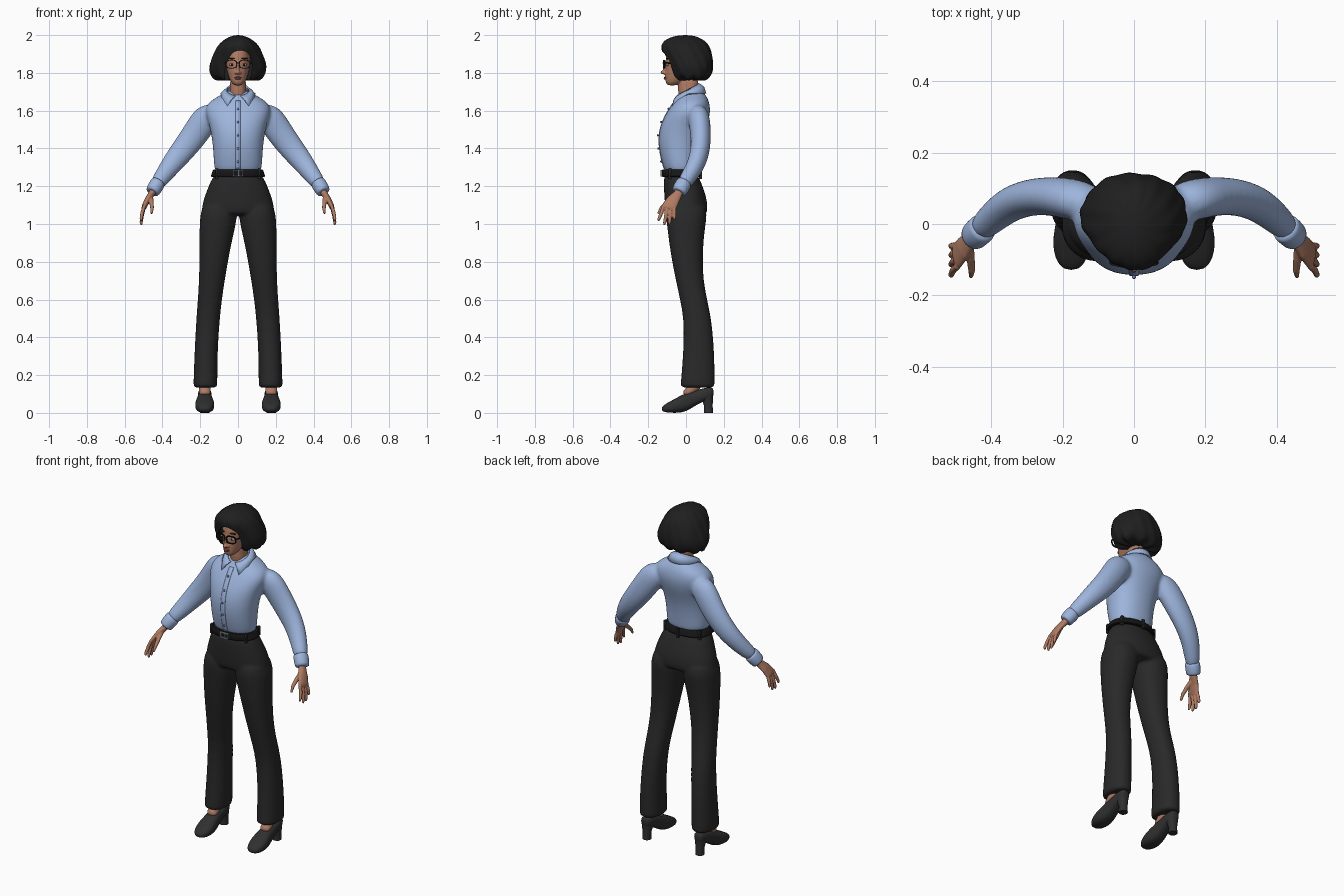
import bpy, bmesh, math
from mathutils import Vector, Matrix

cube = bpy.data.objects.get("Cube")
if cube:
    bpy.data.objects.remove(cube, do_unlink=True)


def material(name, col, rough=0.7):
    m = bpy.data.materials.new(name)
    m.use_nodes = True
    m.diffuse_color = (*col, 1)
    node = m.node_tree.nodes["Principled BSDF"]
    node.inputs["Base Color"].default_value = (*col, 1)
    node.inputs["Roughness"].default_value = rough
    return m


SHIRT = material("shirt blue", (.34, .46, .72))
BUTTON = material("button blue", (.17, .24, .40))
PANTS = material("trouser black", (.022, .022, .022))
HAIR = material("hair black", (.014, .014, .014))
SKIN = material("skin", (.43, .20, .125))
LIPS = material("lips", (.30, .10, .08))
SHOE = material("shoe black", (.030, .029, .029))
BLACK = material("glossy black", (.008, .008, .008))
METAL = material("buckle metal", (.35, .40, .48))
WHITE = material("eye white", (.65, .62, .60))


# ---- shape helpers ----
def ring(center, u, v, n=24, p=2.2):
    pts = []
    for i in range(n):
        a = math.tau * i / n
        c, s = math.cos(a), math.sin(a)
        pts.append(Vector(center) + u * math.copysign(abs(c) ** (2 / p), c)
                   + v * math.copysign(abs(s) ** (2 / p), s))
    return pts


def level(z, rx, front, back, cx=0, n=24, p=2.2):
    """Horizontal ring given its half width and its front and back depth."""
    return ring((cx, (front + back) / 2, z), Vector((rx, 0, 0)),
                Vector((0, (back - front) / 2, 0)), n, p)


def loft(bm, rings):
    loops = [[bm.verts.new(p) for p in r] for r in rings]
    n = len(loops[0])
    for a, b in zip(loops, loops[1:]):
        for i in range(n):
            bm.faces.new((a[i], a[(i + 1) % n], b[(i + 1) % n], b[i]))
    bm.faces.new(loops[0][::-1])
    bm.faces.new(loops[-1])


def sweep(bm, path, side=1, n=16):
    """Tube through (x, y, z, depth radius, cross radius) stations."""
    pts = [Vector((p[0] * side, p[1], p[2])) for p in path]
    rings = []
    for i, p in enumerate(pts):
        t = (pts[min(i + 1, len(pts) - 1)] - pts[max(i - 1, 0)]).normalized()
        ref = Vector((0, 1, 0)) if abs(t.y) < .9 else Vector((1, 0, 0))
        u = (ref - t * ref.dot(t)).normalized()
        rings.append(ring(p, u * path[i][3], t.cross(u) * path[i][4], n, 2))
    loft(bm, rings)


def ball(bm, loc, size):
    bmesh.ops.create_uvsphere(bm, u_segments=20, v_segments=12, radius=1,
                              matrix=Matrix.Translation(loc) @ Matrix.Diagonal((*size, 1)))


def box(bm, loc, size):
    bmesh.ops.create_cube(bm, size=1, matrix=Matrix.Translation(loc) @ Matrix.Diagonal((*size, 1)))


def make(name, bm, mat, sub=0, voxel=0, smooth=4, mirror=False, solid=0):
    bmesh.ops.recalc_face_normals(bm, faces=bm.faces)
    me = bpy.data.meshes.new(name)
    bm.to_mesh(me)
    bm.free()
    me.materials.append(mat)
    me.shade_smooth()
    me.set_sharp_from_angle(angle=math.radians(180 if sub else 45))
    ob = bpy.data.objects.new(name, me)
    bpy.context.collection.objects.link(ob)
    if mirror:
        ob.modifiers.new("mirror", "MIRROR").use_mirror_merge = False
    if solid:
        ob.modifiers.new("thickness", "SOLIDIFY").thickness = solid
    if sub:
        ob.modifiers.new("subdivision", "SUBSURF").levels = sub
        ob.modifiers["subdivision"].render_levels = sub
    if voxel:
        r = ob.modifiers.new("fuse", "REMESH")
        r.mode, r.voxel_size, r.use_smooth_shade = "VOXEL", voxel, True
        s = ob.modifiers.new("soften", "SMOOTH")
        s.factor, s.iterations = .5, smooth
    return ob


# ---- shirt: torso fused with both sleeves ----
torso = [(1.26, .116, -.105, .058), (1.30, .128, -.12, .066), (1.38, .131, -.141, .074),
         (1.46, .139, -.147, .09), (1.53, .154, -.133, .116), (1.59, .176, -.103, .13),
         (1.635, .168, -.073, .126), (1.665, .125, -.05, .116), (1.69, .08, -.036, .10),
         (1.71, .05, -.02, .08)]
sleeve = [(.10, .05, 1.59, .05, .05), (.165, .068, 1.572, .06, .08), (.22, .078, 1.485, .056, .073),
          (.28, .078, 1.405, .053, .068), (.345, .06, 1.325, .05, .058),
          (.40, .015, 1.25, .044, .046), (.437, -.022, 1.2, .036, .038)]
bm = bmesh.new()
loft(bm, [level(*t) for t in torso])
for side in (1, -1):
    sweep(bm, sleeve, side)
shirt = make("shirt", bm, SHIRT, sub=2, voxel=.009, smooth=5)

bm = bmesh.new()
sweep(bm, [(.421, -.008, 1.222, .039, .038), (.424, -.011, 1.218, .044, .042),
           (.452, -.036, 1.172, .042, .039), (.455, -.039, 1.167, .036, .033)], n=20)
make("cuffs", bm, SHIRT, sub=1, mirror=True)


# ---- button placket, buttons and collar ----
def chest_front(z):
    for a, b in zip(torso, torso[1:]):
        if a[0] <= z <= b[0]:
            return a[2] + (b[2] - a[2]) * (z - a[0]) / (b[0] - a[0])


bm = bmesh.new()
rows = [[bm.verts.new((x, chest_front(z) - .01, z)) for x in (-.014, 0, .014)]
        for z in [1.285 + .0155 * i for i in range(25)]]
for a, b in zip(rows, rows[1:]):
    for i in (0, 1):
        bm.faces.new((a[i], a[i + 1], b[i + 1], b[i]))
placket = make("placket", bm, SHIRT)
wrap = placket.modifiers.new("wrap", "SHRINKWRAP")
wrap.target, wrap.offset = shirt, .003
placket.modifiers.new("thickness", "SOLIDIFY").thickness = .005

bm = bmesh.new()
for i in range(5):
    z = 1.33 + .07 * i
    ball(bm, (0, chest_front(z) - .004, z), (.006, .005, .006))
make("buttons", bm, BUTTON)

bm = bmesh.new()
steps, rows = 28, []
for i in range(steps + 1):
    k = i / steps
    top = math.radians(14 + 332 * k)
    low = math.radians(42 + 276 * k)
    fold = (1 + math.cos(top)) / 2
    drop = max(0, math.cos(low)) / math.cos(math.radians(42))
    upper = Vector((.060 * math.sin(top), .01 - .062 * math.cos(top), 1.745 - .065 * fold))
    lower = Vector((.092 * math.sin(low), .01 - .098 * math.cos(low) - .012 * drop,
                    1.692 - .075 * drop ** 1.3))
    mid = upper.lerp(lower, .5) + Vector((0, -.006 * math.cos(low), .008))
    rows.append([bm.verts.new(p) for p in (upper, mid, lower)])
for a, b in zip(rows, rows[1:]):
    for i in (0, 1):
        bm.faces.new((a[i], a[i + 1], b[i + 1], b[i]))
make("collar", bm, SHIRT, solid=.008)

# ---- trousers: hips fused with both legs ----
hips = [(1.28, .125, -.118, .06), (1.22, .148, -.119, .08), (1.15, .178, -.116, .108),
        (1.09, .194, -.111, .116), (1.06, .19, -.105, .112), (1.045, .17, -.09, .10)]
leg = [(1.13, .012, .183, -.10, .10), (1.05, .004, .200, -.108, .113), (1.0, .010, .204, -.102, .104),
       (.9, .034, .205, -.09, .092), (.8, .053, .205, -.074, .089), (.7, .070, .207, -.054, .093),
       (.6, .085, .213, -.032, .112), (.5, .096, .221, -.012, .135), (.35, .107, .229, -.013, .149),
       (.2, .109, .235, -.025, .153), (.14, .109, .236, -.03, .152), (.133, .11, .235, -.029, .151)]
bm = bmesh.new()
loft(bm, [level(*h) for h in hips])
for side in (1, -1):
    loft(bm, [level(z, (b - a) / 2, f, k, side * (a + b) / 2) for z, a, b, f, k in leg])
make("trousers", bm, PANTS, sub=1, voxel=.009, smooth=4)

# ---- belt, loops and buckle ----
bm = bmesh.new()
loft(bm, [level(1.25, .140, -.125, .074, n=40), level(1.254, .143, -.128, .077, n=40),
          level(1.284, .133, -.128, .071, n=40), level(1.288, .129, -.125, .067, n=40)])
make("belt", bm, BLACK)
bm = bmesh.new()
for deg in (35, 145, 215, 270, 325):
    a = math.radians(deg + 180 if deg == 270 else -deg)
    box(bm, (.138 * math.cos(a), -.026 + .103 * math.sin(a), 1.266), (.014, .014, .055))
make("belt_loops", bm, PANTS)
bm = bmesh.new()
for z in (1.255, 1.283):
    box(bm, (0, -.131, z), (.054, .01, .006))
for x in (-.024, .024, .004):
    box(bm, (x, -.131, 1.269), (.006, .01, .032))
make("belt_buckle", bm, METAL)

# ---- shoes, heels and feet ----
sole = [(-.129, .012, .03, .016), (-.112, .003, .046, .038), (-.075, 0, .066, .051),
        (-.035, 0, .088, .051), (.005, .008, .108, .043), (.05, .04, .118, .037),
        (.10, .063, .134, .037), (.135, .075, .136, .030), (.146, .085, .13, .018)]
bm = bmesh.new()
loft(bm, [ring((.176, y, (a + b) / 2), Vector((r, 0, 0)), Vector((0, 0, (b - a) / 2)), p=2.5)
          for y, a, b, r in sole])
make("shoes", bm, SHOE, sub=1, mirror=True)
bm = bmesh.new()
loft(bm, [level(0, .024, .094, .143, .176), level(.04, .023, .095, .141, .176),
          level(.07, .029, .085, .143, .176), level(.10, .033, .07, .144, .176)])
make("shoe_heels", bm, SHOE, mirror=True)
bm = bmesh.new()
sweep(bm, [(.176, -.012, .095, .02, .03), (.176, .02, .115, .026, .031),
           (.176, .06, .15, .036, .034), (.176, .07, .22, .036, .034)])
make("feet", bm, SKIN, sub=1, mirror=True)

# ---- hands: palm, four fingers and thumb fused ----
bm = bmesh.new()
sweep(bm, [(.437, -.022, 1.20, .022, .019), (.457, -.042, 1.16, .024, .018),
           (.478, -.066, 1.13, .034, .016), (.495, -.087, 1.095, .039, .014),
           (.499, -.092, 1.082, .034, .011)])
fingers = [(-.118, 1.09, -.146, 1.016), (-.099, 1.085, -.115, .994),
           (-.08, 1.083, -.088, .997), (-.062, 1.087, -.061, 1.022)]
for y, z, ty, tz in fingers:
    sweep(bm, [(.494, y, z + .012, .009, .009), (.507, y * .6 + ty * .4, z * .6 + tz * .4, .0098, .0098),
               (.513, ty * .9 + y * .1, tz + .012, .0085, .0085), (.511, ty, tz, .005, .005)], n=12)
sweep(bm, [(.462, -.06, 1.145, .013, .013), (.458, -.098, 1.115, .012, .012),
           (.455, -.13, 1.085, .010, .010), (.457, -.148, 1.055, .006, .006)], n=12)
make("hands", bm, SKIN, voxel=.0035, smooth=3, mirror=True)

# ---- head: skull, neck, nose and ears fused ----
skull = [(1.732, .02, -.098, -.05), (1.75, .037, -.109, -.02), (1.78, .051, -.111, .04),
         (1.82, .061, -.111, .08), (1.86, .066, -.109, .10), (1.91, .066, -.105, .11),
         (1.95, .055, -.08, .10), (1.975, .025, -.03, .06)]
bm = bmesh.new()
loft(bm, [level(*s) for s in skull])
loft(bm, [level(1.65, .05, -.04, .07), level(1.70, .043, -.042, .065), level(1.80, .043, -.045, .07)])
ball(bm, (0, -.118, 1.803), (.013, .018, .011))
ball(bm, (0, -.109, 1.828), (.009, .014, .032))
for side in (1, -1):
    ball(bm, (side * .011, -.112, 1.80), (.008, .011, .008))
    ball(bm, (side * .067, .0, 1.835), (.01, .018, .03))
make("head", bm, SKIN, sub=1, voxel=.004, smooth=3)

# ---- facial features ----
bm = bmesh.new()
ball(bm, (0, -.109, 1.776), (.019, .008, .0045))
ball(bm, (0, -.109, 1.769), (.015, .009, .005))
make("lips", bm, LIPS)
for name, mat, loc, size in (("eyes", WHITE, (.031, -.098, 1.843), (.014, .007, .007)),
                             ("irises", BLACK, (.031, -.1025, 1.843), (.006, .004, .006)),
                             ("eyebrows", HAIR, (.032, -.0975, 1.876), (.021, .008, .004))):
    bm = bmesh.new()
    ball(bm, loc, size)
    make(name, bm, mat, mirror=True)

# ---- glasses: rims, temples and bridge ----
bm = bmesh.new()
rims = [ring((.035, -.117, 1.846), Vector((r, r * .1, 0)), Vector((0, d, r * .74)), 32, 2.8)
        for r, d in ((.026, -.004), (.031, -.004), (.031, .004), (.026, .004))]
for k, d in enumerate((-.004, -.004, .004, .004)):
    for p in rims[k]:
        p.y = -.119 + .22 * max(0, p.x - .03) + d
loops = [[bm.verts.new(p) for p in r] for r in rims]
for k in range(4):
    a, b = loops[k], loops[(k + 1) % 4]
    for i in range(32):
        bm.faces.new((a[i], a[(i + 1) % 32], b[(i + 1) % 32], b[i]))
sweep(bm, [(.064, -.112, 1.853, .004, .004), (.069, -.06, 1.851, .003, .004),
           (.071, .01, 1.848, .003, .004)], n=8)
sweep(bm, [(-.001, -.123, 1.852, .003, .003), (.008, -.121, 1.851, .003, .003)], n=8)
make("glasses", bm, BLACK, mirror=True)

# ---- wavy bob with a leaning opening cut for the face ----
bob = [(1.762, .112, -.045, .095), (1.772, .132, -.068, .122), (1.80, .148, -.083, .14),
       (1.835, .152, -.094, .145), (1.87, .142, -.107, .143), (1.91, .126, -.125, .135),
       (1.945, .108, -.134, .122), (1.972, .08, -.118, .098), (1.992, .045, -.075, .06),
       (2.0, .015, -.03, .02)]
bm = bmesh.new()
rings = []
for k, b in enumerate(bob):
    pts = level(*b, n=64, p=2)
    mid = sum(pts, Vector()) / len(pts)
    for i, p in enumerate(pts):
        a = math.tau * i / len(pts)
        wave = .022 * math.sin(14 * a + 1.1 * k) + .016 * math.sin(5 * a - .8 * k)
        pts[i] = mid + (p - mid) * (1 + wave)
        pts[i].z += .008 * math.sin(9 * a) if k < 2 else 0
    rings.append(pts)
loft(bm, rings)
hair = make("hair", bm, HAIR, sub=1)
bm = bmesh.new()
place = Matrix.Translation((.002, -.165, 1.812)) @ Matrix.Rotation(math.radians(10), 4, "Y")
loft(bm, [[place @ q for q in ring((0, y, 0), Vector((.07, 0, 0)), Vector((0, 0, .108)), 40)]
          for y in (-.135, .135)])
cutter = make("face_opening", bm, HAIR)
cutter.hide_render = True
cut = hair.modifiers.new("face opening", "BOOLEAN")
cut.operation, cut.solver, cut.object = "DIFFERENCE", "EXACT", cutter
graph = bpy.context.evaluated_depsgraph_get()
mesh = bpy.data.meshes.new_from_object(hair.evaluated_get(graph))
hair.modifiers.clear()
hair.data = mesh
mesh.shade_smooth()
mesh.set_sharp_from_angle(angle=math.radians(40))
bpy.data.objects.remove(cutter, do_unlink=True)
